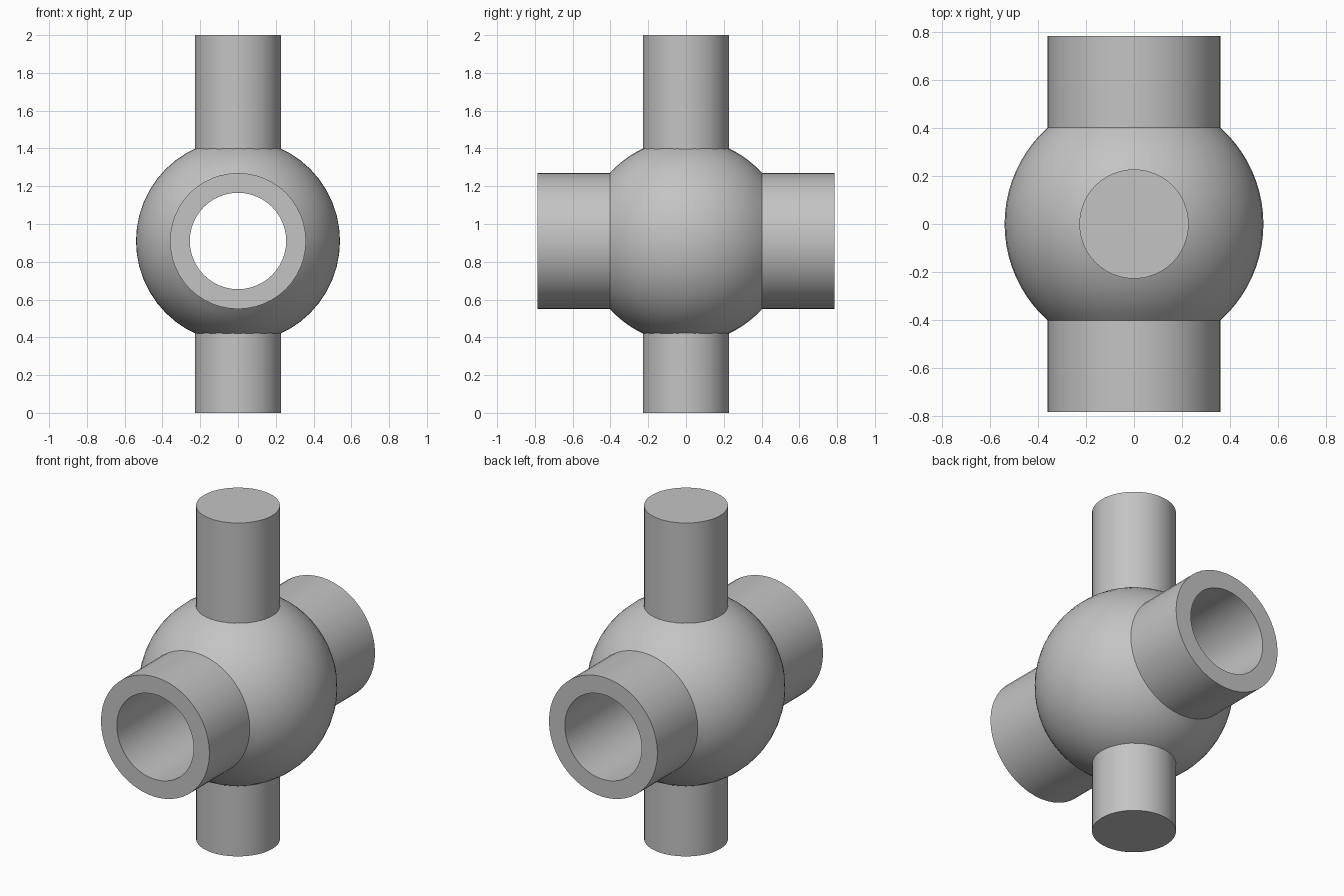
import bpy, bmesh, math
from mathutils import Matrix, Vector

cube = bpy.data.objects.get("Cube")
if cube:
    bpy.data.objects.remove(cube, do_unlink=True)

CENTRE_Z = 0.91
BALL_R, PIPE_R, BORE_R, STEM_R = 0.54, 0.36, 0.255, 0.228
PIPE_END = 0.785
SEGMENTS = 48

grey = bpy.data.materials.new("plain grey")
grey.use_nodes = True
colour = (0.55, 0.55, 0.55, 1)
grey.diffuse_color = colour
grey.node_tree.nodes["Principled BSDF"].inputs["Base Color"].default_value = colour


def finish(name, bm):
    bmesh.ops.recalc_face_normals(bm, faces=bm.faces)
    mesh = bpy.data.meshes.new(name)
    bm.to_mesh(mesh)
    bm.free()
    mesh.materials.append(grey)
    obj = bpy.data.objects.new(name, mesh)
    bpy.context.collection.objects.link(obj)
    bpy.ops.object.select_all(action="DESELECT")
    obj.select_set(True)
    bpy.context.view_layer.objects.active = obj
    bpy.ops.object.shade_smooth_by_angle(angle=math.radians(30))
    return obj


# Ball with two pipe ends and a straight bore, turned about the y axis
limit = math.acos(PIPE_R / BALL_R)
steps = 20
profile = [(BORE_R, -PIPE_END), (PIPE_R, -PIPE_END)]
for i in range(steps + 1):
    a = -limit + 2 * limit * i / steps
    profile.append((BALL_R * math.cos(a), BALL_R * math.sin(a)))
profile += [(PIPE_R, PIPE_END), (BORE_R, PIPE_END)]

bm = bmesh.new()
verts = [bm.verts.new((r, y, CENTRE_Z)) for r, y in profile]
edges = [bm.edges.new((v, verts[(i + 1) % len(verts)])) for i, v in enumerate(verts)]
bmesh.ops.spin(bm, geom=verts + edges, cent=(0, 0, CENTRE_Z), axis=(0, 1, 0),
               angle=math.tau, steps=SEGMENTS, use_duplicate=False)
bmesh.ops.remove_doubles(bm, verts=bm.verts, dist=0.0001)
finish("bored_ball_body", bm)


# Solid stems above and below, seated inside the ball wall
def stem(name, bottom, top):
    bm = bmesh.new()
    place = Matrix.Translation(Vector((0, 0, (bottom + top) / 2)))
    bmesh.ops.create_cone(bm, cap_ends=True, segments=SEGMENTS, radius1=STEM_R,
                          radius2=STEM_R, depth=top - bottom, matrix=place)
    finish(name, bm)


seat = 0.42
stem("upper_stem", CENTRE_Z + seat, 2)
stem("lower_stem", 0, CENTRE_Z - seat)
